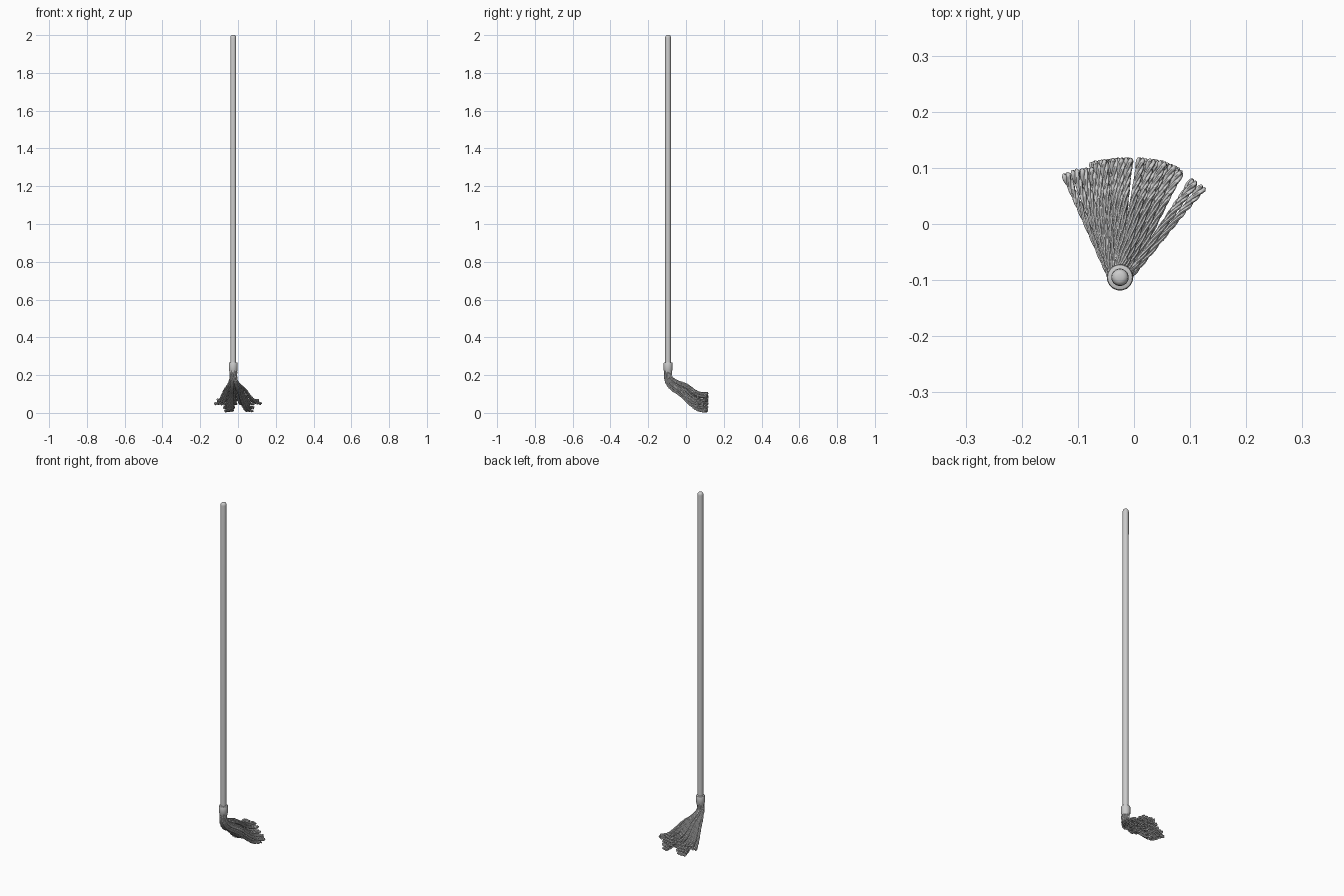
import bpy, bmesh, math, random
from mathutils import Vector

if "Cube" in bpy.data.objects:
    bpy.data.objects.remove(bpy.data.objects["Cube"])

random.seed(4)
CX, CY = -0.025, -0.095


def finish(bm, name, angle):
    bmesh.ops.recalc_face_normals(bm, faces=bm.faces)
    me = bpy.data.meshes.new(name)
    bm.to_mesh(me)
    bm.free()
    ob = bpy.data.objects.new(name, me)
    bpy.context.collection.objects.link(ob)
    bpy.ops.object.select_all(action='DESELECT')
    ob.select_set(True)
    bpy.context.view_layer.objects.active = ob
    bpy.ops.object.shade_smooth_by_angle(angle=math.radians(angle))
    return ob


def skin(bm, rings):
    for a, b in zip(rings, rings[1:]):
        n = len(a)
        for i in range(n):
            bm.faces.new((a[i], a[(i + 1) % n], b[(i + 1) % n], b[i]))
    bm.faces.new(rings[0][::-1])
    bm.faces.new(rings[-1])


def lathe(name, profile, n=32):
    bm = bmesh.new()
    rings = [[bm.verts.new((CX + r * math.cos(math.tau * i / n),
                            CY + r * math.sin(math.tau * i / n), z))
              for i in range(n)] for r, z in profile]
    skin(bm, rings)
    return finish(bm, name, 35)


# Handle pole and the collar holding the yarn
lathe("handle", [(0.015, 0.23), (0.0155, 1.985), (0.0145, 1.993),
                 (0.011, 1.998), (0.006, 2.0)])
lathe("collar", [(0.019, 0.213), (0.0205, 0.215), (0.0205, 0.221), (0.0235, 0.227),
                 (0.0235, 0.262), (0.022, 0.266), (0.0165, 0.268)])

# Side profiles (y, z) of the lowest and highest yarn; others are blended between
LOW = [(-0.111, 0.228), (-0.108, 0.17), (-0.08, 0.128), (-0.025, 0.092),
       (0.028, 0.045), (0.07, 0.016), (0.11, 0.010)]
HIGH = [(-0.079, 0.228), (-0.076, 0.19), (-0.045, 0.168), (0.0, 0.151),
        (0.045, 0.119), (0.075, 0.106), (0.11, 0.103)]


def spline(pts, steps):
    p = [pts[0] * 2 - pts[1]] + pts + [pts[-1] * 2 - pts[-2]]
    out = []
    for k in range(steps + 1):
        s = k / steps * (len(pts) - 1)
        i = min(int(s), len(pts) - 2)
        t = s - i
        a, b, c, d = p[i:i + 4]
        out.append(0.5 * (2 * b + (c - a) * t + (2 * a - 5 * b + 4 * c - d) * t * t
                          + (3 * b - a - 3 * c + d) * t ** 3))
    return out


def yarn(bm, ex, ey, ez):
    """Three plies twisted round a path that ends at (ex, ey, ez)."""
    h = (ez - 0.010) / 0.093
    sx = CX + 0.016 * (ex / 0.12)
    pts = []
    for (y0, z0), (y1, z1) in zip(LOW, HIGH):
        y, z = y0 + (y1 - y0) * h, z0 + (z1 - z0) * h
        ys = LOW[0][0] + (HIGH[0][0] - LOW[0][0]) * h
        f = (y - ys) / (0.11 - ys)
        pts.append(Vector((sx + (ex - sx) * f, ys + (ey - ys) * f, z)))
    steps = 36
    path = spline(pts, steps)
    phase = random.uniform(0, math.tau)
    plies = [[], [], []]
    for k, p in enumerate(path):
        tan = (path[min(k + 1, steps)] - path[max(k - 1, 0)]).normalized()
        t = k / steps
        side = Vector((1, 0, 0))
        side = (side - tan * side.dot(tan)).normalized()
        up = tan.cross(side)
        size = 0.7 + 0.3 * t + 0.25 * max(0, (t - 0.88) / 0.12)
        for j in range(3):
            a = phase + math.tau * (j / 3 + 3.5 * t)
            c = p + (side * math.cos(a) + up * math.sin(a)) * 0.0036 * size
            plies[j].append((c, side, up, tan, 0.0038 * size))
    for ply in plies:
        # Tapered tip on each ply
        c, s, u, tn, r = ply[-1]
        ply.append((c + tn * 0.005, s, u, tn, r * 0.35))
        rings = [[bm.verts.new(c + (s * math.cos(math.tau * i / 7)
                                    + u * math.sin(math.tau * i / 7)) * r)
                  for i in range(7)] for c, s, u, tn, r in ply]
        skin(bm, rings)


def tuft(name, rows):
    """Each row: first x, last x, count, first y, last y, z."""
    bm = bmesh.new()
    for x0, x1, n, y0, y1, z in rows:
        for i in range(n):
            t = i / max(n - 1, 1)
            yarn(bm, x0 + (x1 - x0) * t, y0 + (y1 - y0) * t,
                 z + random.uniform(-0.002, 0.002))
    finish(bm, name, 50)


# Yarn tufts fanned from left to right
tuft("yarn_outer_left", [(-0.121, -0.088, 3, 0.086, 0.094, 0.050),
                         (-0.106, -0.076, 3, 0.092, 0.096, 0.066)])
tuft("yarn_inner_left", [(-0.066, -0.030, 4, 0.108, 0.112, 0.012),
                         (-0.072, -0.024, 4, 0.106, 0.113, 0.029),
                         (-0.070, -0.012, 5, 0.106, 0.113, 0.047),
                         (-0.066, -0.010, 5, 0.108, 0.113, 0.066),
                         (-0.054, -0.010, 4, 0.110, 0.113, 0.085),
                         (-0.036, -0.010, 3, 0.112, 0.113, 0.102)])
tuft("yarn_inner_right", [(0.050, 0.074, 3, 0.108, 0.098, 0.012),
                          (0.038, 0.080, 4, 0.110, 0.092, 0.029),
                          (0.014, 0.080, 5, 0.113, 0.090, 0.047),
                          (0.012, 0.068, 5, 0.113, 0.100, 0.066),
                          (0.012, 0.050, 4, 0.113, 0.107, 0.085),
                          (0.012, 0.030, 2, 0.113, 0.111, 0.102)])
tuft("yarn_outer_right", [(0.104, 0.120, 2, 0.075, 0.064, 0.052),
                          (0.106, 0.106, 1, 0.072, 0.072, 0.066)])
